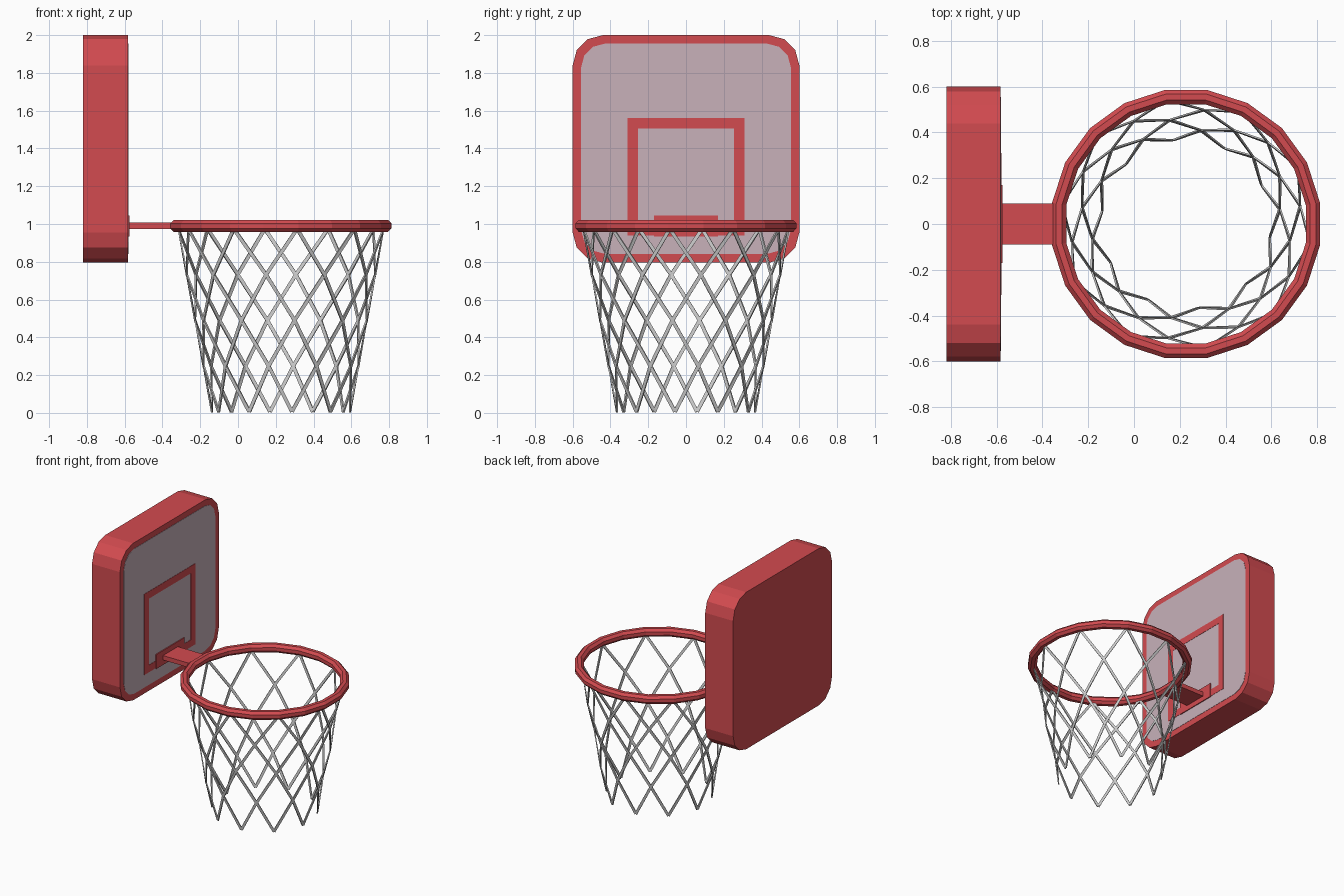
import bpy, bmesh
from math import sin, cos, pi, radians
from mathutils import Vector

if "Cube" in bpy.data.objects:
    bpy.data.objects.remove(bpy.data.objects["Cube"])

RIM_X = 0.2275


def material(name, color):
    m = bpy.data.materials.new(name)
    m.diffuse_color = (*color, 1)
    m.use_nodes = True
    m.node_tree.nodes["Principled BSDF"].inputs["Base Color"].default_value = m.diffuse_color
    return m


RED = material("red", (0.65, 0.07, 0.08))
PANEL = material("pale_panel", (0.58, 0.44, 0.49))


def make(name, verts, faces, mat=None):
    me = bpy.data.meshes.new(name)
    me.from_pydata(verts, [], faces)
    bm = bmesh.new()
    bm.from_mesh(me)
    bmesh.ops.recalc_face_normals(bm, faces=bm.faces)
    bm.to_mesh(me)
    bm.free()
    ob = bpy.data.objects.new(name, me)
    bpy.context.collection.objects.link(ob)
    if mat:
        me.materials.append(mat)
    return ob


def rounded_rect(hy, z0, z1, r, seg=3):
    # outline in the y-z plane with chamfer-like rounded corners
    pts = []
    corners = [(hy - r, z1 - r), (r - hy, z1 - r), (r - hy, z0 + r), (hy - r, z0 + r)]
    for q, (cy, cz) in enumerate(corners):
        for i in range(seg + 1):
            a = pi / 2 * (q + i / seg)
            pts.append((cy + r * cos(a), cz + r * sin(a)))
    return pts


def prism(name, outline, x0, x1, mat):
    n = len(outline)
    verts = [(x, y, z) for x in (x0, x1) for y, z in outline]
    faces = [tuple(range(n)), tuple(range(n, 2 * n))]
    faces += [(i, (i + 1) % n, n + (i + 1) % n, n + i) for i in range(n)]
    return make(name, verts, faces, mat)


def rect(hy, z0, z1):
    return [(hy, z1), (-hy, z1), (-hy, z0), (hy, z0)]


# Backboard with pale front panel
prism("backboard", rounded_rect(0.60, 0.795, 2.0, 0.16), -0.82, -0.583, RED)
prism("front_panel", rounded_rect(0.555, 0.842, 1.955, 0.125), -0.60, -0.581, PANEL)

# Painted target square: outer and inner loops joined into a frame
loops = [[(x, y, z) for y, z in o] for x in (-0.585, -0.579)
         for o in (rect(0.31, 0.94, 1.56), rect(0.255, 0.995, 1.505))]
faces = []
for a, b in ((0, 1), (2, 3), (0, 2), (1, 3)):
    faces += [(4 * a + i, 4 * a + (i + 1) % 4, 4 * b + (i + 1) % 4, 4 * b + i)
              for i in range(4)]
make("target_square", [v for l in loops for v in l], faces, RED)

# Mounting plate and arm
prism("mounting_plate", rect(0.17, 0.935, 1.045), -0.585, -0.574, RED)
prism("rim_arm", rect(0.09, 0.973, 1.007), -0.58, -0.32, RED)

# Rim: 20-sided ring with an octagonal section
N, M = 20, 8
R, T = 0.5545 / cos(pi / N), 0.0315 / cos(pi / M)
verts = []
for i in range(N):
    a = 2 * pi * (i + 0.5) / N
    for j in range(M):
        b = 2 * pi * (j + 0.5) / M
        r = R + T * cos(b)
        verts.append((RIM_X + r * cos(a), r * sin(a), 0.99 + T * sin(b)))
faces = [(i * M + j, (i + 1) % N * M + j, (i + 1) % N * M + (j + 1) % M, i * M + (j + 1) % M)
         for i in range(N) for j in range(M)]
make("rim", verts, faces, RED)

# Net: ten flat cords winding each way, crossing every 18 degrees
LEVELS, W, TH = 5, 0.0095, 0.004
verts, faces = [], []
for k in range(10):
    for d in (1, -1):
        path = []
        for l in range(LEVELS):
            a = radians(27 + 36 * k + 18 * d * l)
            r = 0.37 + 0.045 * l
            path.append(Vector((RIM_X + r * cos(a), r * sin(a), 0.006 + 0.242 * l)))
        base = len(verts)
        for l, p in enumerate(path):
            t = (path[min(l + 1, LEVELS - 1)] - path[max(l - 1, 0)]).normalized()
            out = Vector((p.x - RIM_X, p.y, 0)).normalized()
            side = t.cross(out).normalized()
            out = side.cross(t)
            for s, o in ((1, 1), (-1, 1), (-1, -1), (1, -1)):
                verts.append(p + side * W * s + out * TH * o)
        for l in range(LEVELS - 1):
            q = base + 4 * l
            faces += [(q + i, q + (i + 1) % 4, q + 4 + (i + 1) % 4, q + 4 + i) for i in range(4)]
        e = base + 4 * (LEVELS - 1)
        faces += [(base, base + 1, base + 2, base + 3), (e, e + 1, e + 2, e + 3)]
make("net", verts, faces)
